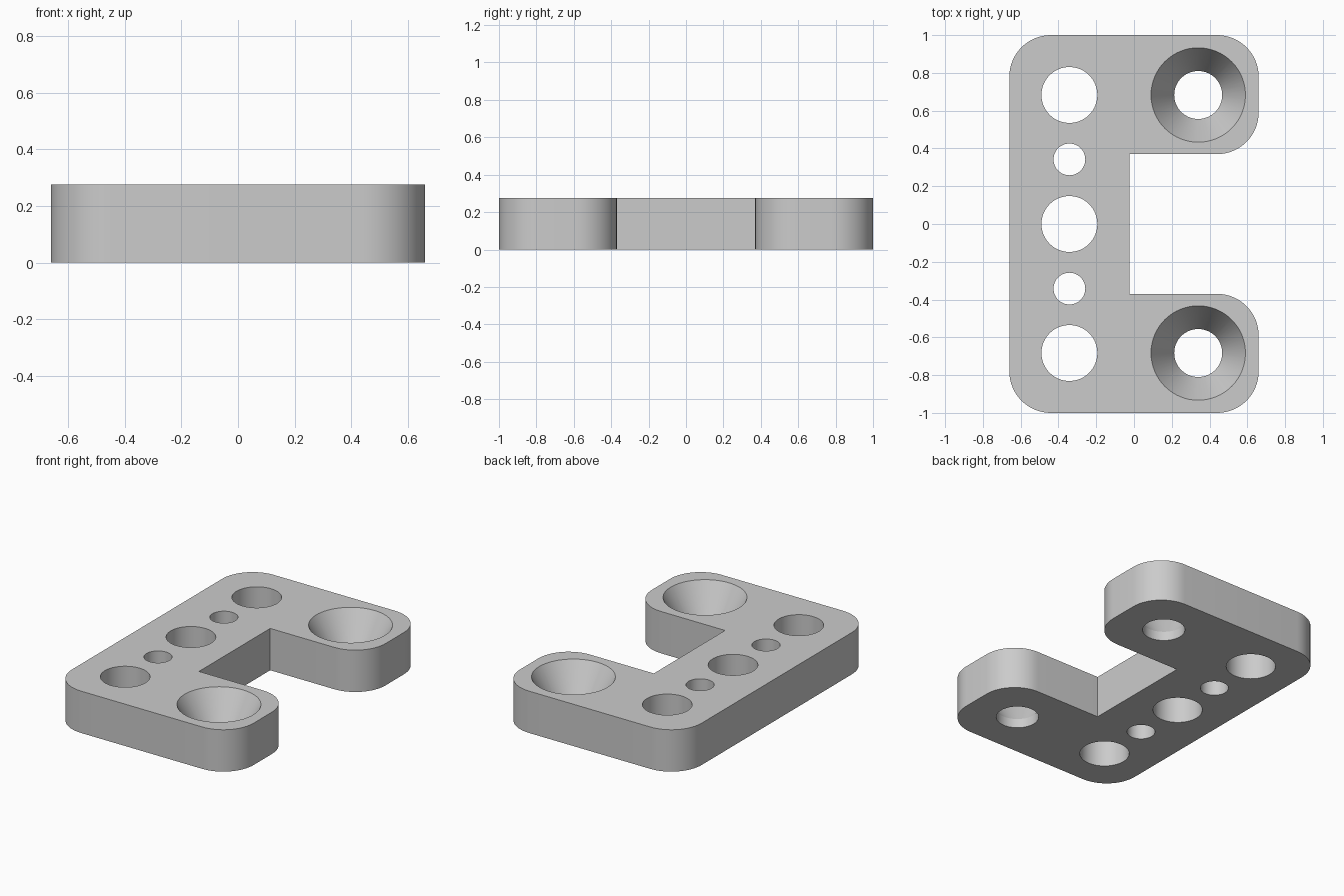
import bpy, bmesh
from math import cos, sin, pi, radians

cube = bpy.data.objects.get("Cube")
if cube:
    bpy.data.objects.remove(cube, do_unlink=True)

HEIGHT = 0.275
HALF_X = 0.66
CORNER = 0.22
ARM_Y = 0.37        # inner side of each arm
SPINE_X = -0.025    # inner side of the spine
SEGMENTS = 64

grey = bpy.data.materials.new("light grey")
grey.use_nodes = True
colour = (0.6, 0.6, 0.6, 1)
grey.diffuse_color = colour
grey.node_tree.nodes["Principled BSDF"].inputs["Base Color"].default_value = colour


def new_object(name, bm):
    bmesh.ops.recalc_face_normals(bm, faces=bm.faces)
    mesh = bpy.data.meshes.new(name)
    bm.to_mesh(mesh)
    bm.free()
    obj = bpy.data.objects.new(name, mesh)
    bpy.context.collection.objects.link(obj)
    mesh.materials.append(grey)
    return obj


def arc(cx, cy, start, steps=16):
    """Quarter circle, anticlockwise from the start angle in degrees."""
    angles = [radians(start) + pi / 2 * i / steps for i in range(steps + 1)]
    return [(cx + CORNER * cos(a), cy + CORNER * sin(a)) for a in angles]


def lathe(bm, x, y, profile):
    """Closed solid of revolution from (radius, z) pairs."""
    rings = []
    for r, z in profile:
        rings.append([bm.verts.new((x + r * cos(2 * pi * i / SEGMENTS),
                                    y + r * sin(2 * pi * i / SEGMENTS), z))
                      for i in range(SEGMENTS)])
    for low, high in zip(rings, rings[1:]):
        for i in range(SEGMENTS):
            j = (i + 1) % SEGMENTS
            bm.faces.new((low[i], low[j], high[j], high[i]))
    bm.faces.new(rings[0][::-1])
    bm.faces.new(rings[-1])


# C-shaped plate with rounded outer corners
cx, cy = HALF_X - CORNER, 1 - CORNER
outline = (arc(-cx, -cy, 180) + arc(cx, -cy, 270)
           + arc(cx, -ARM_Y - CORNER, 0)
           + [(SPINE_X, -ARM_Y), (SPINE_X, ARM_Y)]
           + arc(cx, ARM_Y + CORNER, 270)
           + arc(cx, cy, 0) + arc(-cx, cy, 90))
bm = bmesh.new()
base = bm.faces.new([bm.verts.new((x, y, 0)) for x, y in outline])
top = bmesh.ops.extrude_face_region(bm, geom=[base])["geom"]
bmesh.ops.translate(bm, vec=(0, 0, HEIGHT),
                    verts=[v for v in top if isinstance(v, bmesh.types.BMVert)])
plate = new_object("bracket_plate", bm)

# Cutter: straight holes along the spine, countersunk holes in the arms
bm = bmesh.new()
for y, r in ((-0.683, 0.148), (-0.342, 0.084), (0, 0.148),
             (0.342, 0.084), (0.683, 0.148)):
    lathe(bm, -0.342, y, [(r, -0.1), (r, HEIGHT + 0.1)])
neck, rim, neck_z = 0.127, 0.25, 0.06
slope = (rim - neck) / (HEIGHT - neck_z)
for y in (-0.683, 0.683):
    lathe(bm, 0.34, y, [(neck, -0.1), (neck, neck_z),
                        (rim + slope * 0.1, HEIGHT + 0.1)])
cutter = new_object("hole_cutter", bm)
cutter.hide_render = True

# Cut the holes and keep the result
cut = plate.modifiers.new("holes", "BOOLEAN")
cut.operation = "DIFFERENCE"
cut.solver = "EXACT"
cut.object = cutter
bpy.ops.object.select_all(action="DESELECT")
plate.select_set(True)
bpy.context.view_layer.objects.active = plate
bpy.ops.object.modifier_apply(modifier=cut.name)
bpy.data.objects.remove(cutter, do_unlink=True)
bpy.ops.object.shade_smooth_by_angle(angle=radians(25))
